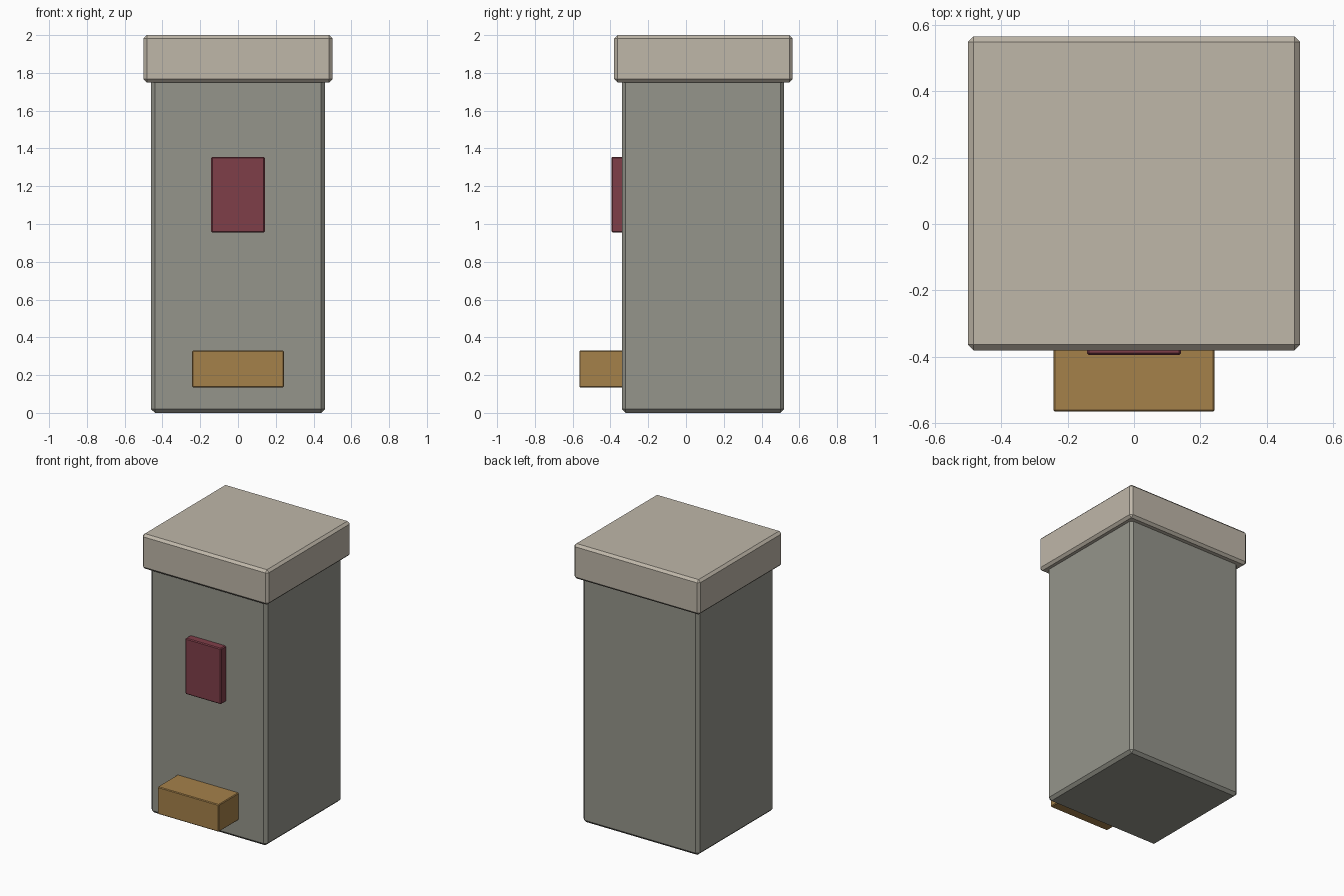
import bpy
import bmesh

if "Cube" in bpy.data.objects:
    bpy.data.objects.remove(bpy.data.objects["Cube"])


def srgb(*rgb):
    return [((c / 255 + 0.055) / 1.055) ** 2.4 for c in rgb] + [1.0]


def material(name, *rgb):
    m = bpy.data.materials.new(name)
    m.diffuse_color = srgb(*rgb)
    m.use_nodes = True
    m.node_tree.nodes["Principled BSDF"].inputs["Base Color"].default_value = m.diffuse_color
    return m


def box(name, x, y, z, chamfer, mat):
    """Chamfered box spanning the given (min, max) ranges."""
    bm = bmesh.new()
    bmesh.ops.create_cube(bm, size=1)
    for v in bm.verts:
        for i, (lo, hi) in enumerate((x, y, z)):
            v.co[i] = lo if v.co[i] < 0 else hi
    bmesh.ops.bevel(bm, geom=bm.edges[:], offset=chamfer, segments=1,
                    profile=0.5, affect='EDGES')
    bmesh.ops.recalc_face_normals(bm, faces=bm.faces[:])
    me = bpy.data.meshes.new(name)
    bm.to_mesh(me)
    bm.free()
    me.materials.append(mat)
    ob = bpy.data.objects.new(name, me)
    bpy.context.collection.objects.link(ob)
    return ob


stone = material("grey stone", 149, 149, 139)
cap = material("pale stone", 191, 183, 169)
red = material("dark red", 127, 62, 73)
ochre = material("ochre", 165, 129, 74)

# Pillar and its overhanging cap
box("pillar", (-0.46, 0.46), (-0.34, 0.52), (0.0, 1.77), 0.02, stone)
box("cap", (-0.5, 0.5), (-0.38, 0.565), (1.75, 2.0), 0.017, cap)

# Front plaque and ledge, set into the pillar face
box("plaque", (-0.142, 0.142), (-0.395, -0.30), (0.955, 1.355), 0.006, red)
box("ledge", (-0.243, 0.243), (-0.565, -0.30), (0.135, 0.33), 0.005, ochre)
